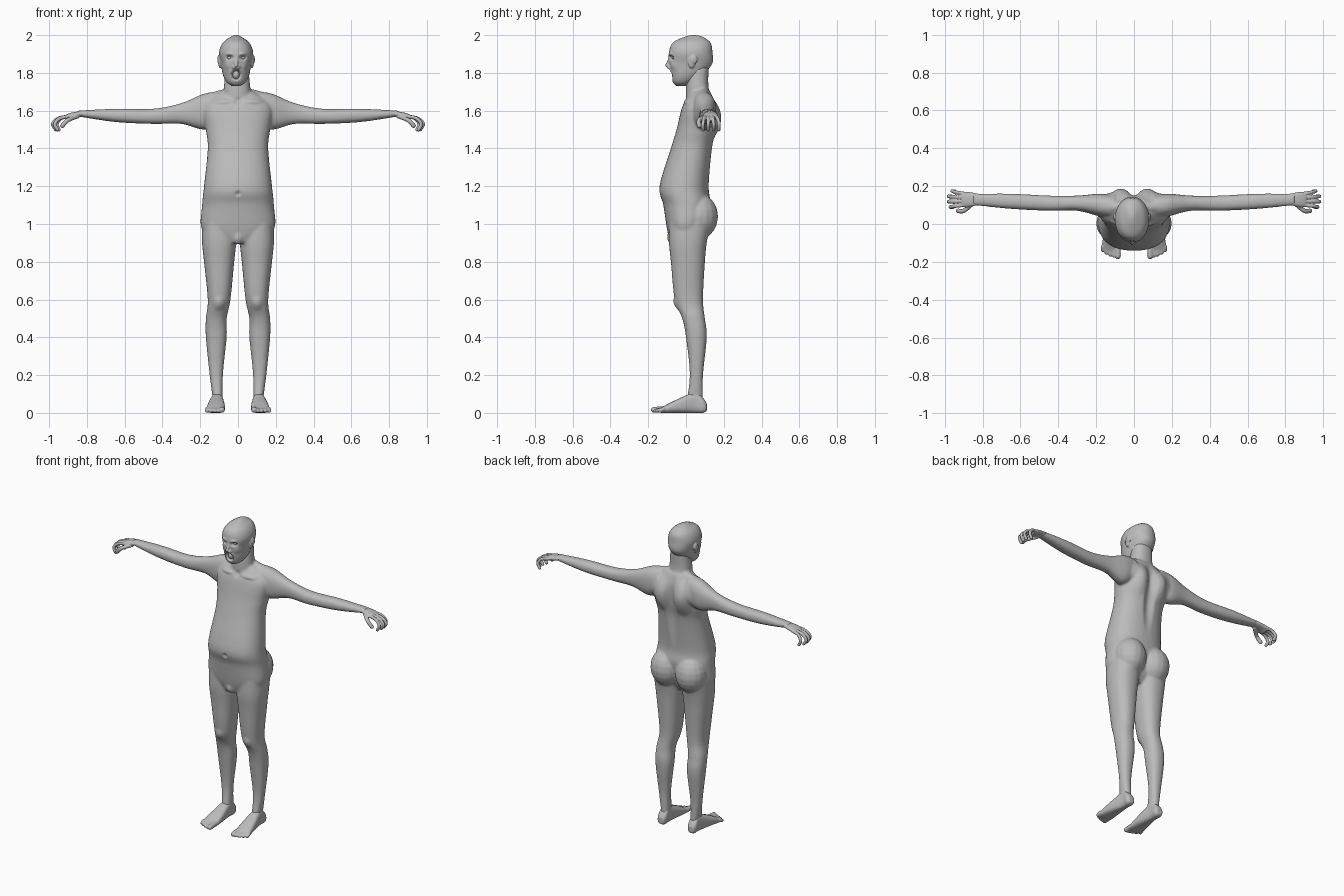
import bpy
import bmesh
from math import cos, sin, pi, copysign
from mathutils import Matrix

default_cube = bpy.data.objects.get("Cube")
if default_cube:
    bpy.data.objects.remove(default_cube, do_unlink=True)

GREY = (.5, .5, .5, 1)
skin = bpy.data.materials.new("plain grey")
skin.use_nodes = True
skin.diffuse_color = GREY
skin.node_tree.nodes["Principled BSDF"].inputs["Base Color"].default_value = GREY

HEAD_X = -.01
SIDES = {"left": 1, "right": -1}
AXES = {"X": lambda station, a, b: (station, a, b),
        "Y": lambda station, a, b: (a, station, b),
        "Z": lambda station, a, b: (a, b, station)}


def spline(rows, steps=6):
    """Smooth curve through rows of numbers."""
    curve = []
    last = len(rows) - 1
    for i in range(last):
        before, start, end, after = (rows[max(i - 1, 0)], rows[i], rows[i + 1], rows[min(i + 2, last)])
        for k in range(steps):
            t = k / steps
            curve.append([b + t / 2 * (c - a + t * (2 * a - 5 * b + 4 * c - d + t * (3 * (b - c) + d - a)))
                          for a, b, c, d in zip(before, start, end, after)])
    return curve + [list(rows[-1])]


def loft(bm, rows, axis, side=1, power=2.3, shift=0, count=40):
    """Closed skin over rows of (station, low a, high a, low b, high b)."""
    rings = []
    for station, a_low, a_high, b_low, b_high in spline(rows):
        ring = []
        for k in range(count):
            c, s = cos(2 * pi * k / count), sin(2 * pi * k / count)
            u = copysign(abs(c) ** (2 / power), c)
            v = copysign(abs(s) ** (2 / power), s)
            a = (a_low + a_high + (a_high - a_low) * u) / 2
            b = (b_low + b_high + (b_high - b_low) * v) / 2
            x, y, z = AXES[axis](station, a, b)
            ring.append(bm.verts.new((x * side + shift, y, z)))
        rings.append(ring)
    for low, high in zip(rings, rings[1:]):
        for k in range(count):
            following = (k + 1) % count
            bm.faces.new((low[k], low[following], high[following], high[k]))
    bm.faces.new(rings[0][::-1])
    bm.faces.new(rings[-1])


def symmetric(rows):
    """Turn (z, half width, front, back) into full loft rows."""
    return [(z, -width, width, front, back) for z, width, front, back in rows]


def blob(bm, centre, radii):
    matrix = Matrix.Translation(centre) @ Matrix.Diagonal((*radii, 1))
    bmesh.ops.create_uvsphere(bm, u_segments=16, v_segments=10, radius=1, matrix=matrix)


def sausage(bm, points, radius, side=1, shift=0):
    """String of overlapping balls along a smooth path."""
    for x, y, z in spline(points, steps=8):
        blob(bm, (x * side + shift, y, z), (radius, radius, radius))


def finish(name, bm, voxel, rounds=3, dents=(), middle=0):
    """Fuse the pieces, soften, then push mirrored dents and bulges along y."""
    bmesh.ops.recalc_face_normals(bm, faces=bm.faces[:])
    rough = bpy.data.meshes.new(name)
    bm.to_mesh(rough)
    bm.free()
    obj = bpy.data.objects.new(name, rough)
    bpy.context.collection.objects.link(obj)
    fuse = obj.modifiers.new("fuse", "REMESH")
    fuse.mode = "VOXEL"
    fuse.voxel_size = voxel
    soften = obj.modifiers.new("soften", "SMOOTH")
    soften.iterations = rounds
    graph = bpy.context.evaluated_depsgraph_get()
    mesh = bpy.data.meshes.new_from_object(obj.evaluated_get(graph))
    obj.modifiers.clear()
    obj.data = mesh
    bpy.data.meshes.remove(rough)
    for centre, radii, push in dents:
        for vertex in mesh.vertices:
            x, y, z = vertex.co
            place = (abs(x - middle), y, z)
            distance = sum(((p - c) / r) ** 2 for p, c, r in zip(place, centre, radii))
            if distance < 1:
                vertex.co.y += push * (1 - distance) ** 2
    mesh.materials.clear()
    mesh.materials.append(skin)
    mesh.polygons.foreach_set("use_smooth", [True] * len(mesh.polygons))
    mesh.update()


# Body: torso, neck, arms and legs fused together
TORSO = [(.9, .08, -.08, .06), (.97, .19, -.1, .1), (1.1, .19, -.12, .13), (1.2, .18, -.14, .12),
         (1.4, .16, -.08, .14), (1.5, .17, -.05, .16), (1.62, .18, -.02, .16), (1.7, .09, .02, .13)]
NECK = [(1.6, .08, 0, .15), (1.72, .07, 0, .12), (1.83, .06, .01, .12)]
ARM = [(.1, .03, .15, 1.54, 1.7), (.18, .04, .16, 1.5, 1.69), (.3, .07, .15, 1.53, 1.64),
       (.45, .07, .15, 1.53, 1.61), (.65, .08, .16, 1.54, 1.61), (.85, .1, .16, 1.57, 1.6)]
LEG = [(1, .01, .19, -.09, .13), (.9, .01, .19, -.09, .11), (.8, .02, .18, -.08, .1), (.6, .04, .16, -.06, .09),
       (.5, .06, .17, -.02, .1), (.4, .06, .17, 0, .11), (.2, .08, .15, .02, .09), (.05, .08, .13, 0, .09)]
spine_groove = ((0, .16, 1.45), (.05, .08, .3), -.02)
shoulder_blades = ((.08, .15, 1.56), (.08, .08, .13), .03)
navel = ((0, -.14, 1.16), (.02, .04, .02), .01)
throat_notch = ((0, -.02, 1.65), (.03, .05, .03), .01)
collar_bones = ((.09, -.01, 1.65), (.08, .05, .02), -.01)
kneecaps = ((.1, -.05, .58), (.04, .04, .05), -.01)

bm = bmesh.new()
loft(bm, symmetric(TORSO), "Z")
loft(bm, symmetric(NECK), "Z", shift=HEAD_X / 2)
blob(bm, (0, -.07, .93), (.03, .03, .04))
for side in SIDES.values():
    loft(bm, ARM, "X", side)
    loft(bm, LEG, "Z", side)
    # buttock and sloping shoulder muscle
    blob(bm, (side * .09, .07, 1.04), (.1, .1, .12))
    sausage(bm, [(.05, .09, 1.69), (.17, .09, 1.66)], .03, side)
finish("body", bm, .007, 6, [spine_groove, shoulder_blades, navel, throat_notch, collar_bones, kneecaps])

# Head: skull, nose, open lips and ears
SKULL = [(1.73, .02, -.05, 0), (1.75, .05, -.07, .04), (1.79, .07, -.08, .09), (1.85, .08, -.09, .14),
         (1.91, .09, -.09, .14), (1.96, .07, -.07, .13), (1.99, .03, -.01, .09), (2, .01, .03, .05)]
MOUTH_Z = 1.79
EYE_X = .035
EYE_Z = 1.88
mouth_hollow = ((0, -.08, MOUTH_Z), (.03, .06, .035), .045)
eye_sockets = ((EYE_X, -.08, EYE_Z), (.03, .04, .02), .016)
brows = ((EYE_X, -.08, EYE_Z + .02), (.03, .04, .015), -.006)
cheekbones = ((.05, -.06, 1.84), (.03, .04, .03), -.006)

bm = bmesh.new()
loft(bm, symmetric(SKULL), "Z", power=2.15, shift=HEAD_X)
sausage(bm, [(0, -.08, 1.89), (0, -.09, 1.86), (0, -.1, 1.84)], .01, shift=HEAD_X)
lips = []
for k in range(13):
    across, up = cos(pi * k / 6), sin(pi * k / 6)
    lips.append((.027 * across, -.065 - .01 * abs(up) - .01 * up, MOUTH_Z + .032 * up))
sausage(bm, lips, .007, shift=HEAD_X)
for side in SIDES.values():
    blob(bm, (HEAD_X + side * .012, -.09, 1.83), (.01, .01, .01))
    # ear with a wider upper rim
    blob(bm, (HEAD_X + side * .085, .03, 1.86), (.01, .02, .035))
    blob(bm, (HEAD_X + side * .09, .04, 1.87), (.01, .02, .025))
finish("head", bm, .004, dents=[mouth_hollow, eye_sockets, brows, cheekbones], middle=HEAD_X)

# Tongue and eyeballs
bm = bmesh.new()
blob(bm, (HEAD_X, -.05, MOUTH_Z), (.02, .025, .025))
finish("tongue", bm, .003)
for label, side in SIDES.items():
    bm = bmesh.new()
    blob(bm, (HEAD_X + side * EYE_X, -.06, EYE_Z), (.014, .014, .012))
    finish(label + "_eye", bm, .003)

# Hands: palm, thumb and four curled fingers; feet: sole and five toes
PALM = [(.82, .1, .16, 1.57, 1.6), (.88, .09, .17, 1.56, 1.59), (.91, .09, .17, 1.55, 1.58)]
THUMB = [(.85, .11, 1.57), (.9, .07, 1.55), (.93, .07, 1.52)]
FINGER_LENGTHS = (.07, .08, .08, .06)
FOOT = [(.11, .09, .13, .01, .05), (.09, .08, .14, 0, .08), (.05, .08, .14, 0, .11),
        (-.05, .07, .16, 0, .07), (-.13, .07, .17, 0, .03), (-.15, .08, .16, .01, .02)]
for label, side in SIDES.items():
    bm = bmesh.new()
    loft(bm, PALM, "X", side)
    sausage(bm, THUMB, .012, side)
    for k, length in enumerate(FINGER_LENGTHS):
        base = .1 + .02 * k
        tip = .09 + .028 * k
        knuckle = (.89, base, 1.57)
        middle_joint = (.9 + length * .6, (base + tip) / 2, 1.56)
        end_joint = (.9 + length, tip, 1.53)
        fingertip = (.9 + length * .8, tip, 1.5)
        sausage(bm, [knuckle, middle_joint, end_joint, fingertip], .01, side)
    finish(label + "_hand", bm, .0035)

    bm = bmesh.new()
    loft(bm, FOOT, "Y", side, power=2.7)
    for k in range(5):
        radius = .011 if k else .016
        x = .085 + .02 * k
        sausage(bm, [(x, -.12, .02), (x, -.17 + .002 * k * k, radius)], radius, side)
    finish(label + "_foot", bm, .0045)
